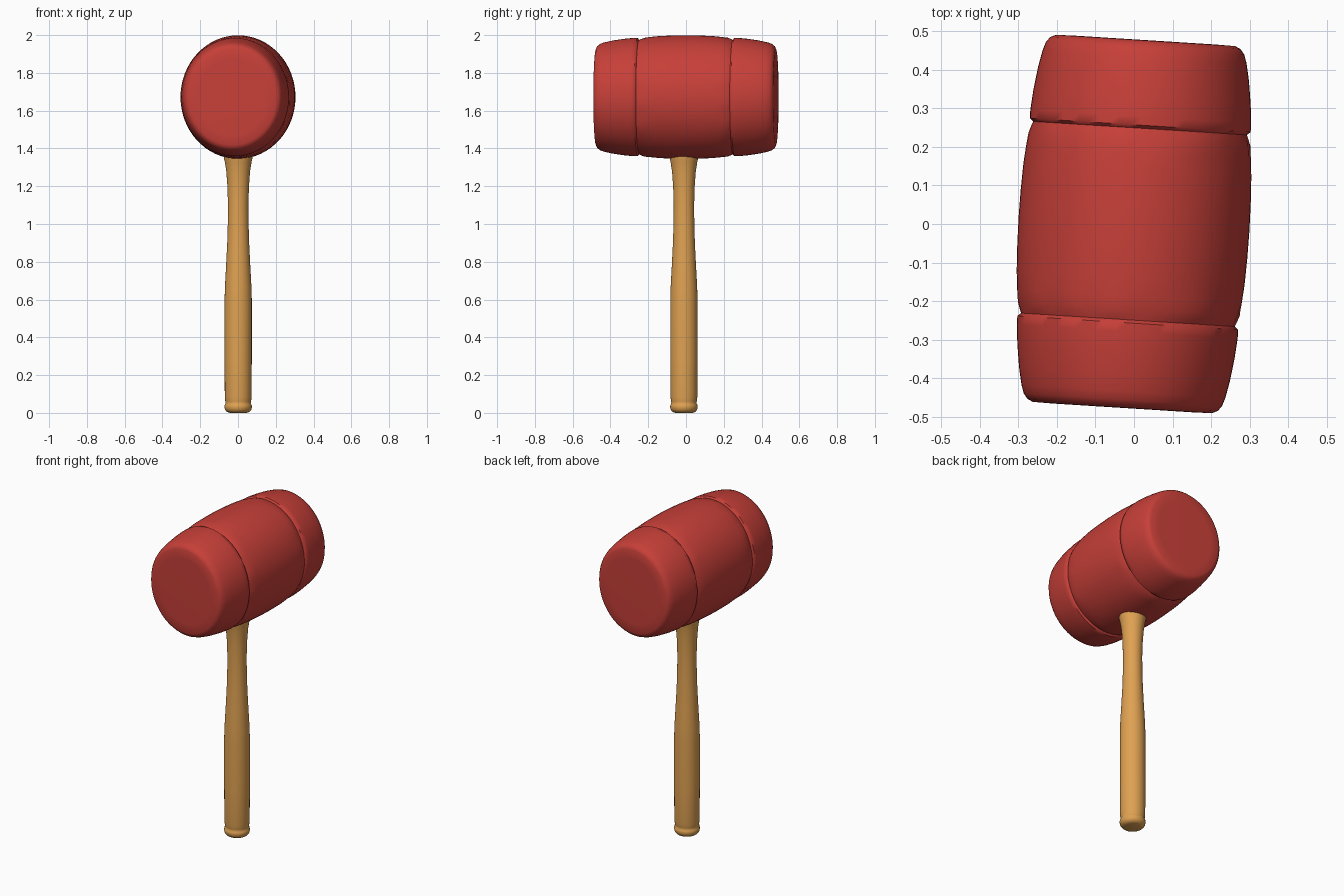
import bpy, bmesh, math
from mathutils import Matrix

if "Cube" in bpy.data.objects:
    bpy.data.objects.remove(bpy.data.objects["Cube"])


def material(name, rgb):
    m = bpy.data.materials.new(name)
    m.diffuse_color = (*rgb, 1)
    m.use_nodes = True
    m.node_tree.nodes["Principled BSDF"].inputs["Base Color"].default_value = m.diffuse_color
    return m


def lathe(name, profile, mat, matrix, sides=48, ripple=None, angle=50):
    """Closed turned solid from (radius, height) pairs around local z."""
    bm = bmesh.new()
    rings = []
    for r, h in profile:
        ring = []
        for i in range(sides):
            a = 2 * math.pi * i / sides
            rr = r + (ripple(a, h) if ripple else 0)
            ring.append(bm.verts.new((rr * math.cos(a), rr * math.sin(a), h)))
        rings.append(ring)
    for lo, hi in zip(rings, rings[1:]):
        for i in range(sides):
            j = (i + 1) % sides
            bm.faces.new((lo[i], lo[j], hi[j], hi[i]))
    bm.faces.new(rings[0][::-1])
    bm.faces.new(rings[-1])
    bm.transform(matrix)
    bmesh.ops.recalc_face_normals(bm, faces=bm.faces)
    me = bpy.data.meshes.new(name)
    bm.to_mesh(me)
    bm.free()
    me.materials.append(mat)
    ob = bpy.data.objects.new(name, me)
    bpy.context.collection.objects.link(ob)
    bpy.context.view_layer.objects.active = ob
    ob.select_set(True)
    bpy.ops.object.shade_smooth_by_angle(angle=math.radians(angle))
    ob.select_set(False)
    return ob


red = material("red", (0.57, 0.05, 0.04))
wood = material("wood", (0.74, 0.36, 0.085))

# barrel head: half profile mirrored about the middle, grooves at +-0.25
half = [(0.327, 0.0), (0.326, 0.07), (0.323, 0.14), (0.318, 0.19),
        (0.314, 0.22), (0.307, 0.24), (0.303, 0.249), (0.313, 0.257),
        (0.313, 0.28), (0.308, 0.33), (0.299, 0.39), (0.289, 0.435),
        (0.281, 0.457), (0.27, 0.47), (0.254, 0.477), (0.2, 0.478)]
head_profile = [(r, -h) for r, h in half[:0:-1]] + half


# soft puckers beside the grooves
def pucker(a, h):
    near = max(0, 1 - abs(abs(h) - 0.225) / 0.03)
    return 0.003 * near * math.sin(11 * a + 2 * math.sin(3 * a))


head_matrix = (Matrix.Translation((0, 0, 1.672))
               @ Matrix.Rotation(math.radians(-3.6), 4, 'Z')
               @ Matrix.Rotation(math.radians(-90), 4, 'X')
               @ Matrix.Diagonal((0.917, 1, 1, 1)))
lathe("mallet_head", head_profile, red, head_matrix, 64, pucker)

# turned handle with rounded end knob and flared collar
handle_profile = [(0.045, 0.0), (0.06, 0.005), (0.07, 0.017), (0.073, 0.032),
                  (0.071, 0.043), (0.066, 0.05), (0.068, 0.06), (0.071, 0.085),
                  (0.072, 0.3), (0.072, 0.6), (0.07, 0.67), (0.064, 0.78),
                  (0.058, 0.9), (0.055, 1.0), (0.054, 1.1), (0.057, 1.2),
                  (0.063, 1.28), (0.071, 1.33), (0.079, 1.365), (0.079, 1.39)]
lathe("handle", handle_profile, wood, Matrix.Translation((0.001, -0.011, 0)), 32)
